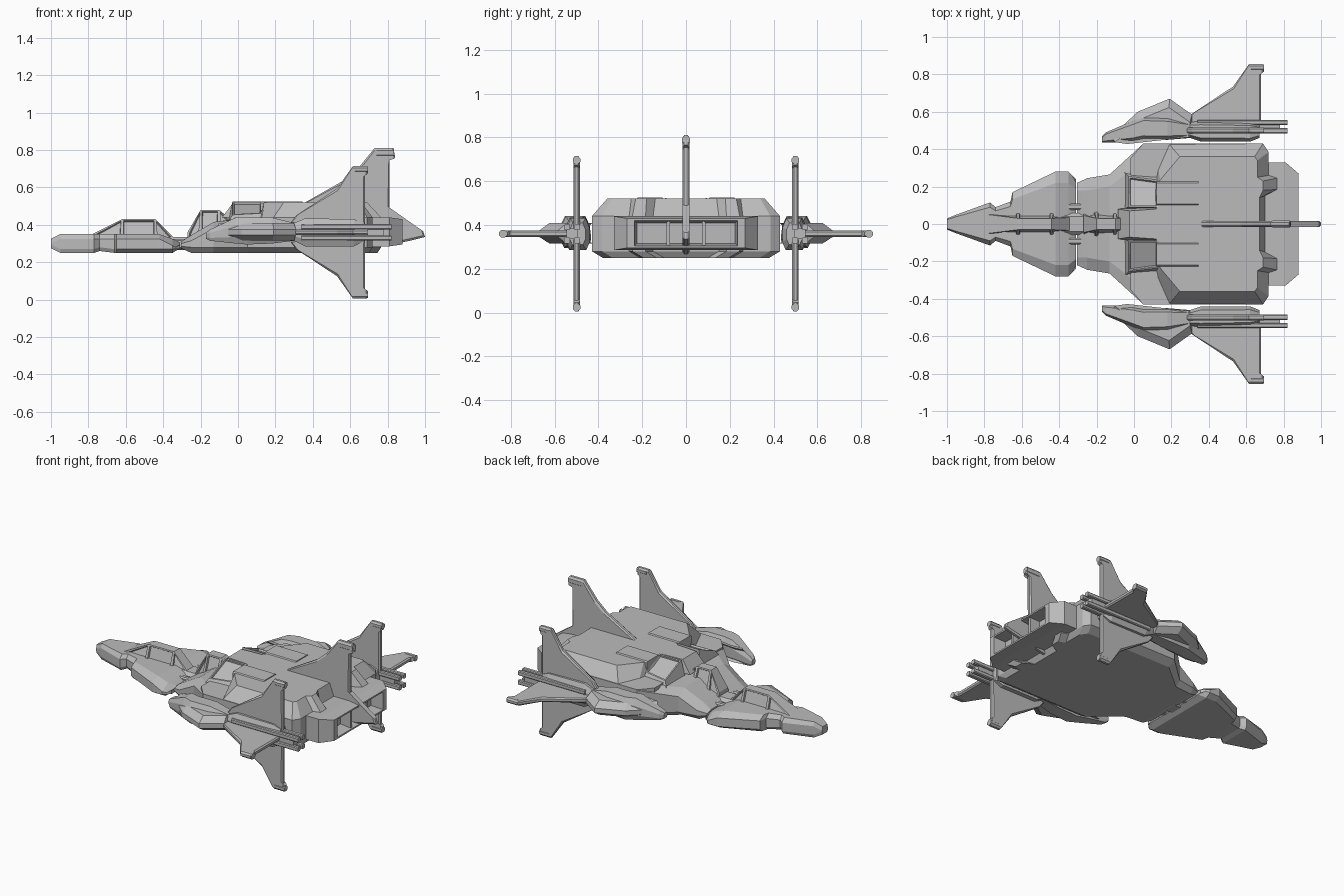
import bpy, bmesh, math
from mathutils import Matrix, Vector

if "Cube" in bpy.data.objects:
    bpy.data.objects.remove(bpy.data.objects["Cube"])

grey = bpy.data.materials.new("hull grey")
grey.use_nodes = True
COLOUR = (0.5, 0.5, 0.5, 1)
grey.diffuse_color = COLOUR
grey.node_tree.nodes["Principled BSDF"].inputs["Base Color"].default_value = COLOUR


def finish(name, bm, matrix=None, panel=None, mirror=False):
    """Turn a bmesh into an object; panel picks faces that get a sunken inset."""
    bmesh.ops.remove_doubles(bm, verts=bm.verts, dist=0.0001)
    bmesh.ops.recalc_face_normals(bm, faces=bm.faces)
    if panel:
        bm.normal_update()
        picked = [f for f in bm.faces if panel(f)]
        bmesh.ops.inset_individual(bm, faces=picked, thickness=0.012)
        bmesh.ops.inset_individual(bm, faces=picked, thickness=0.004, depth=-0.012)
    if matrix:
        bm.transform(matrix)
    mesh = bpy.data.meshes.new(name)
    bm.to_mesh(mesh)
    bm.free()
    mesh.materials.append(grey)
    obj = bpy.data.objects.new(name, mesh)
    bpy.context.collection.objects.link(obj)
    if mirror:
        mod = obj.modifiers.new("mirror", "MIRROR")
        mod.use_axis = (False, True, False)
        mod.use_bisect_axis = (False, False, False)
    return obj


def loft(name, rings, **kw):
    """Skin a list of closed rings with equal point counts and cap the ends."""
    bm = bmesh.new()
    loops = [[bm.verts.new(p) for p in ring] for ring in rings]
    n = len(loops[0])
    for a, b in zip(loops, loops[1:]):
        for i in range(n):
            j = (i + 1) % n
            bm.faces.new((a[i], a[j], b[j], b[i]))
    bm.faces.new(loops[0])
    bm.faces.new(loops[-1])
    return finish(name, bm, **kw)


def sym(half, z):
    """Close a half outline (x, y) across the centre line at height z."""
    return [(x, y, z) for x, y in half] + [(x, -y, z) for x, y in reversed(half)]


def section(x, w, zb, z1, z2, zt, wt, wb, y=0):
    """Eight sided cross-section at x, with chamfered top and bottom."""
    half = [(wb, zb), (w, z1), (w, z2), (wt, zt)]
    return [(x, y + a, z) for a, z in half] + [(x, y - a, z) for a, z in reversed(half)]


def box(name, x0, x1, y0, y1, z0, z1, c=0.008, **kw):
    """Box with chamfered long edges, running along x."""
    y, w = (y0 + y1) / 2, (y1 - y0) / 2
    return loft(name, [section(x, w, z0, z0 + c, z1 - c, z1, w - c, w - c, y)
                       for x in (x0, x1)], **kw)


def scaled(half, s, cx, dx=0):
    return [(cx + (x - cx) * s + dx, y * s) for x, y in half]


# nose module
nose = []
for x, w, zb, zt in [(-1, .03, .275, .325), (-.95, .05, .25, .35), (-.77, .115, .25, .35),
                     (-.74, .09, .26, .35), (-.66, .12, .25, .35), (-.65, .17, .25, .35),
                     (-.42, .28, .25, .35), (-.35, .28, .25, .325), (-.31, .24, .275, .305)]:
    nose.append(section(x, w, zb, zb + .02, zt - .035 if x > -.4 and x < -.3 else zt - .025,
                        zt, w * .78, w * .88))
loft("nose_module", nose)


def canopy(name, stations):
    """Ridge canopy with sunken side windows."""
    rings = [[(x, w, zb), (x, wt, zt), (x, -wt, zt), (x, -w, zb)] for x, w, wt, zb, zt in stations]
    return loft(name, rings, panel=lambda f: f.calc_area() > .003 and abs(f.normal.y) > .35
                and f.normal.z > .1)


canopy("front_canopy", [(-.78, .065, .05, .33, .35), (-.62, .06, .03, .34, .43),
                        (-.44, .06, .03, .34, .43), (-.33, .05, .035, .29, .32)])
canopy("rear_canopy", [(-.27, .06, .045, .3, .36), (-.2, .065, .03, .37, .48),
                       (-.1, .065, .03, .4, .48), (-.04, .06, .03, .4, .43)])

# neck joint
box("neck", -.38, -.24, -.06, .06, .265, .335, .02)
box("neck_rail", -.36, -.25, .075, .11, .27, .325, mirror=True)

# sloping front hull
loft("front_hull", [section(-.305, .22, .275, .285, .3, .31, .18, .2),
                    section(-.25, .245, .25, .28, .315, .345, .18, .22),
                    section(-.13, .265, .25, .28, .38, .415, .2, .23),
                    section(.05, .43, .25, .28, .435, .44, .34, .38)])

# main hull with stepped rear edge
hull = [(-.02, .35), (.05, .43), (.69, .43), (.72, .385), (.72, .26),
        (.765, .245), (.765, .185), (.70, .15)]
low = [(x - .02 if x > .1 else x, y - .05) for x, y in hull]
loft("main_hull", [sym(low, .25), sym(hull, .28), sym(hull, .44)])

# upper deck
deck_low = [(-.085, .08), (.09, .1), (.13, .29), (.19, .425), (.69, .43), (.72, .385),
            (.72, .26), (.765, .245), (.765, .185), (.70, .15)]
deck_top = [(-.025, .07), (.12, .08), (.14, .235), (.245, .36), (.645, .36), (.66, .34),
            (.66, .25), (.69, .23), (.69, .18), (.67, .14)]
loft("upper_deck", [sym(deck_low, .44), sym(deck_top, .52)])

# tilted shoulder windows and the slabs behind them
foot = [(-.05, .08, .42), (-.05, .275, .42), (.16, .26, .42), (.16, .08, .42)]
lid = [(x, y, .52 - .43 * (y - .1)) for x, y in [(-.03, .09), (-.03, .255), (.13, .235), (.13, .09)]]
loft("shoulder_window", [foot, lid], panel=lambda f: f.normal.z > .8, mirror=True)
box("shoulder_slab", .12, .345, .1, .228, .47, .526, mirror=True)

# engine block with recessed exhaust
engine = [[(x, w, z0), (x, w, z1), (x, -w, z1), (x, -w, z0)] for x, w, z0, z1 in
          [(.6, .33, .285, .44), (.81, .33, .285, .44), (.88, .27, .295, .43),
           (.88, .235, .305, .42), (.8, .225, .315, .41)]]
loft("engine_block", engine)
for y in (-.08, .08):
    box("exhaust_divider", .78, .87, y - .008, y + .008, .3, .42)


def plate(name, profile, t, matrix=None, edge=.012):
    """Thin plate in the xz plane with a tapered rim."""
    cx = sum(p[0] for p in profile) / len(profile)
    cz = sum(p[1] for p in profile) / len(profile)

    def ring(y, e):
        out = []
        for x, z in profile:
            d = Vector((cx - x, cz - z)).normalized() * e
            out.append((x + d.x, y, z + d.y))
        return out
    return loft(name, [ring(-t, edge), ring(-t * .5, 0), ring(t * .5, 0), ring(t, edge)],
                matrix=matrix)


# dorsal fin with tail spike
plate("dorsal_fin", [(.35, .515), (.57, .64), (.64, .70), (.73, .81), (.83, .81), (.84, .765),
                     (.81, .755), (.81, .49), (.99, .365), (1, .335), (.92, .315), (.68, .265),
                     (.5, .4)], .016)
box("dorsal_fin_tip", .74, .835, -.018, .018, .765, .805)

# side pods, each with three fins around its axis
fin = [(.28, .05), (.31, .09), (.53, .235), (.615, .355), (.69, .355), (.695, .315),
       (.68, .305), (.68, .02), (.4, 0)]
for side, label in ((1, "left"), (-1, "right")):
    pod = []
    for x, yi, yo, z0, z1 in [(-.17, .435, .47, .325, .36), (-.15, .435, .49, .315, .375),
                              (-.01, .44, .55, .30, .44), (.05, .45, .575, .295, .44),
                              (.18, .45, .57, .30, .44), (.3, .46, .545, .315, .41),
                              (.36, .44, .55, .285, .435), (.62, .44, .545, .285, .43),
                              (.67, .46, .53, .31, .41)]:
        w, h = (yo - yi) / 2, z1 - z0
        pod.append(section(x, w, z0, z0 + h * .25, z1 - h * .3, z1, w * .65, w * .7,
                           side * (yi + yo) / 2))
    loft(label + "_pod", pod)

    # small outboard winglet
    inner = [(-.12, .47), (.02, .6), (.19, .67), (.31, .585), (.31, .5), (-.05, .46)]
    outer = scaled(inner, .93, .15)
    loft(label + "_winglet", [[(x, side * y, z) for x, y in shape] for shape, z in
                              ((outer, .315), (inner, .345), (inner, .375), (outer, .41))])

    for turn, spot in ((0, "upper"), (90, "outer"), (180, "lower")):
        m = Matrix.Translation((0, side * .5, .36)) @ Matrix.Rotation(
            math.radians(-turn * side), 4, "X")
        plate(f"{label}_{spot}_fin", fin, .015, matrix=m)
        box(f"{label}_{spot}_fin_tip", .625, .695, -.017, .017, .32, .352, matrix=m)

    # tail rods and thruster core
    for dy in (-.002, .043):
        for dz in (-.03, .03):
            box(label + "_tail_rod", .34, .82, side * (.5 + dy) - .014, side * (.5 + dy) + .014,
                .36 + dz - .014, .36 + dz + .014, .005)
    box(label + "_pod_core", .6, .78, side * .52 - .025, side * .52 + .025, .335, .385)
